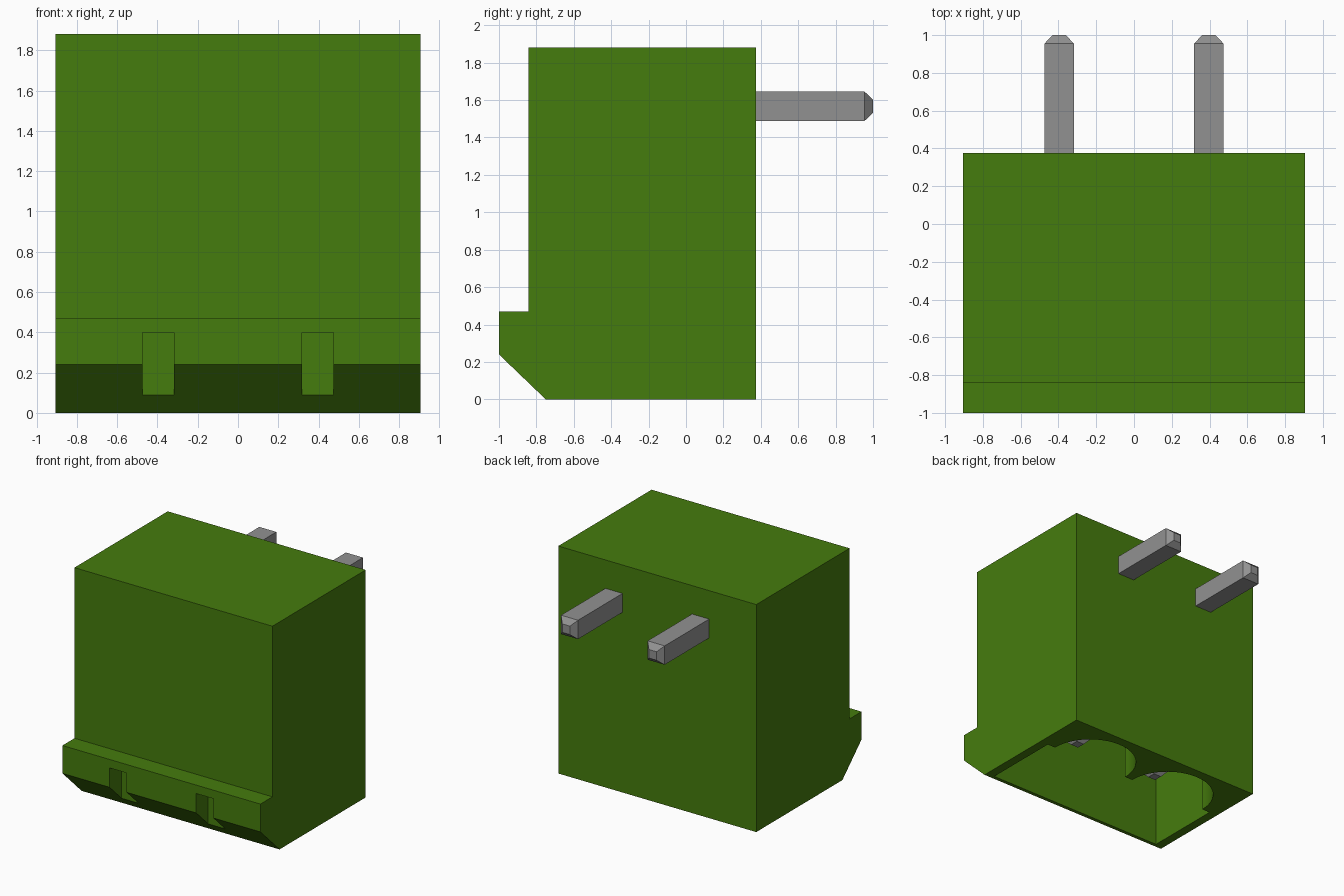
import bpy
import bmesh
from math import cos, sin, pi
from mathutils import Vector

cube = bpy.data.objects.get("Cube")
if cube:
    bpy.data.objects.remove(cube, do_unlink=True)


def material(name, colour):
    m = bpy.data.materials.new(name)
    m.use_nodes = True
    m.diffuse_color = colour
    m.node_tree.nodes["Principled BSDF"].inputs["Base Color"].default_value = colour
    return m


green = material("green plastic", (0.06, 0.2, 0.004, 1))
grey = material("grey metal", (0.285, 0.285, 0.285, 1))


def finish(name, bm, mat):
    bmesh.ops.recalc_face_normals(bm, faces=bm.faces)
    mesh = bpy.data.meshes.new(name)
    bm.to_mesh(mesh)
    bm.free()
    mesh.materials.append(mat)
    obj = bpy.data.objects.new(name, mesh)
    bpy.context.collection.objects.link(obj)
    return obj


def prism(name, points, offset, mat):
    """Extrude a closed outline along an offset."""
    bm = bmesh.new()
    face = bm.faces.new([bm.verts.new(p) for p in points])
    ext = bmesh.ops.extrude_face_region(bm, geom=[face])
    moved = [g for g in ext["geom"] if isinstance(g, bmesh.types.BMVert)]
    bmesh.ops.translate(bm, verts=moved, vec=offset)
    return finish(name, bm, mat)


def cut(target, cutter):
    cutter.hide_render = True
    mod = target.modifiers.new("cut", 'BOOLEAN')
    mod.operation = 'DIFFERENCE'
    mod.solver = 'EXACT'
    mod.object = cutter
    bpy.context.view_layer.objects.active = target
    bpy.ops.object.modifier_apply(modifier=mod.name)
    bpy.data.objects.remove(cutter, do_unlink=True)


half_width, top, back, front = 0.905, 1.88, 0.375, -0.843
pin_x, pin_half = 0.396, 0.078

# Housing: side profile with the chamfered lip
side = [(back, 0), (back, top), (front, top), (front, 0.47),
        (-1, 0.47), (-1, 0.24), (-0.75, 0)]
housing = prism("housing", [(-half_width, y, z) for y, z in side],
                (2 * half_width, 0, 0), green)

# Socket opening: rectangle with two round bays towards the back
radius, bay_y, steps = 0.36, -0.065, 32
outline = [(-0.83, bay_y), (-0.83, -0.72), (0.83, -0.72), (0.83, bay_y)]
for cx in (pin_x, -pin_x):
    outline += [(cx + radius * cos(pi * i / steps), bay_y + radius * sin(pi * i / steps))
                for i in range(steps + 1)]
cut(housing, prism("socket_cutter", [(x, y, -0.1) for x, y in outline],
                   (0, 0, 1.4), green))

# Latch notches in the lip
for x in (-pin_x, pin_x):
    notch = [(x - pin_half, -1.1, -0.1), (x + pin_half, -1.1, -0.1),
             (x + pin_half, front, -0.1), (x - pin_half, front, -0.1)]
    cut(housing, prism("notch_cutter", notch, (0, 0, 0.5), green))

bpy.ops.object.select_all(action='DESELECT')
housing.select_set(True)
bpy.context.view_layer.objects.active = housing
bpy.ops.object.shade_smooth_by_angle()


# Bent pins: square section swept down the socket and out of the back
def pin(name, x):
    y, z, r, tip = -0.22, 1.567, pin_half, 0.035
    down, out = Vector((0, 0, 1)), Vector((0, 1, 0))
    mitre = Vector((0, -1, 1))
    path = [((y, 0.23), out, tip), ((y, 0.275), out, r), ((y, z), mitre, r),
            ((0.955, z), down, r), ((1.0, z), down, tip)]
    bm = bmesh.new()
    rings = []
    for (py, pz), across, size in path:
        # the across vector always points to the outside of the bend
        sign = -1 if across == out else 1
        c = Vector((x, py, pz))
        rings.append([bm.verts.new(c + Vector((sx * size, 0, 0)) + across * sign * sa * size)
                      for sx, sa in ((-1, -1), (1, -1), (1, 1), (-1, 1))])
    for a, b in zip(rings, rings[1:]):
        for i in range(4):
            j = (i + 1) % 4
            bm.faces.new((a[i], a[j], b[j], b[i]))
    bm.faces.new(rings[0])
    bm.faces.new(rings[-1])
    return finish(name, bm, grey)


pin("right_pin", -pin_x)
pin("left_pin", pin_x)
